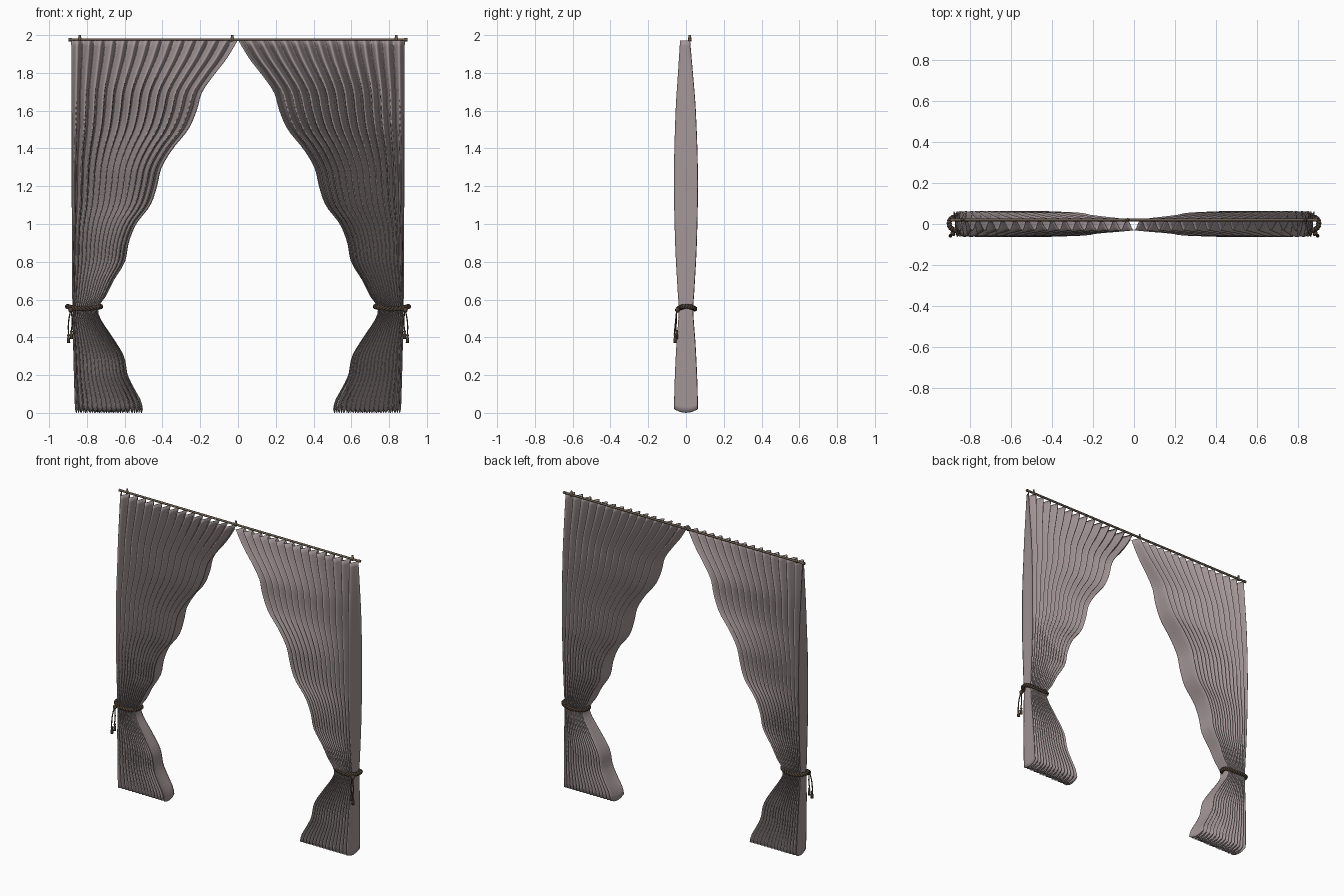
import bpy, bmesh, math
from mathutils import Vector

if "Cube" in bpy.data.objects:
    bpy.data.objects.remove(bpy.data.objects["Cube"], do_unlink=True)


def material(name, rgb):
    m = bpy.data.materials.new(name)
    m.use_nodes = True
    m.diffuse_color = (*rgb, 1)
    bsdf = next(n for n in m.node_tree.nodes if n.type == "BSDF_PRINCIPLED")
    bsdf.inputs["Base Color"].default_value = (*rgb, 1)
    bsdf.inputs["Roughness"].default_value = 0.8
    return m


CLOTH = material("mauve grey cloth", (0.37, 0.305, 0.31))
ROPE = material("dark brown rope", (0.075, 0.05, 0.035))
WOOD = material("brown rod", (0.14, 0.105, 0.075))


def smooth_lookup(table, z):
    """Catmull-Rom through (z, value) pairs listed from low to high."""
    z = min(max(z, table[0][0]), table[-1][0])
    i = next(k for k in range(len(table) - 1) if z <= table[k + 1][0])
    (z0, a), (z1, b) = table[i], table[i + 1]
    zp, p = table[max(i - 1, 0)]
    zn, n = table[min(i + 2, len(table) - 1)]
    h, t = z1 - z0, (z - z0) / (z1 - z0)
    ma, mb = (b - p) / (z1 - zp) * h, (n - a) / (zn - z0) * h
    return ((2*t**3 - 3*t*t + 1) * a + (t**3 - 2*t*t + t) * ma
            + (3*t*t - 2*t**3) * b + (t**3 - t*t) * mb)


def finish(name, bm, mat):
    mesh = bpy.data.meshes.new(name)
    bm.to_mesh(mesh)
    bm.free()
    mesh.materials.append(mat)
    ob = bpy.data.objects.new(name, mesh)
    bpy.context.collection.objects.link(ob)
    for f in mesh.polygons:
        f.use_smooth = True
    return ob


def tube(name, paths, radius, mat, cyclic=False):
    cu = bpy.data.curves.new(name, "CURVE")
    cu.dimensions = "3D"
    cu.bevel_depth = radius
    cu.bevel_resolution = 2
    cu.use_fill_caps = True
    for pts in paths:
        sp = cu.splines.new("POLY")
        sp.points.add(len(pts) - 1)
        for p, co in zip(sp.points, pts):
            p.co = (*co, 1)
        sp.use_cyclic_u = cyclic
        sp.use_smooth = True
    cu.materials.append(mat)
    ob = bpy.data.objects.new(name, cu)
    bpy.context.collection.objects.link(ob)
    return ob


def lathe(name, profile, centre, mat, sides=12):
    """Turned shape from (radius, height) pairs around a vertical axis."""
    bm = bmesh.new()
    rings = [[bm.verts.new(Vector(centre) + Vector((r * math.cos(a), r * math.sin(a), h)))
              for a in (math.tau * k / sides for k in range(sides))] for r, h in profile]
    for lo, hi in zip(rings, rings[1:]):
        for k in range(sides):
            j = (k + 1) % sides
            bm.faces.new((lo[k], lo[j], hi[j], hi[k]))
    bm.faces.new(rings[0][::-1])
    bm.faces.new(rings[-1])
    return finish(name, bm, mat)


# Draped outline: distance of the inner edge from the middle, by height
INNER = [(0, .505), (.05, .515), (.12, .55), (.2, .585), (.3, .605), (.4, .665), (.5, .73),
         (.555, .742), (.62, .70), (.7, .66), (.8, .60), (.9, .58), (1, .54), (1.1, .465),
         (1.2, .43), (1.3, .405), (1.4, .345), (1.5, .265), (1.6, .22), (1.7, .19),
         (1.8, .12), (1.87, .065), (1.97, .003)]
OUTER = [(0, .862), (.3, .87), (.6, .876), (1.97, .882)]
DEPTH = [(0, .062), (.15, .059), (.35, .05), (.5, .039), (.56, .037), (.65, .043),
         (.9, .056), (1.25, .062), (1.6, .052), (1.8, .038), (1.97, .025)]
PLEATS, STEPS, ROWS, TOP = 14.5, 12, 64, 1.972


def curtain(name, s):
    bm = bmesh.new()
    cols = int(PLEATS * STEPS)
    grid = []
    for r in range(ROWS + 1):
        z = TOP * r / ROWS
        inner, outer = smooth_lookup(INNER, z), smooth_lookup(OUTER, z)
        depth = smooth_lookup(DEPTH, z)
        shift = -0.005 * (z / TOP) ** 6
        row = []
        for c in range(cols + 1):
            u = c / cols
            wave = math.cos(math.tau * PLEATS * u)
            # folds lean sideways a little between the two edges
            lean = 0.12 * depth * wave * math.sin(math.pi * u)
            x = outer + (inner - outer) * u + lean
            lift = 0.02 * wave * wave * max(0, 1 - z / 0.2)
            row.append(bm.verts.new((s * x, shift + depth * wave, z + lift)))
        grid.append(row)
    for a, b in zip(grid, grid[1:]):
        for c in range(cols):
            quad = (a[c], a[c + 1], b[c + 1], b[c])
            bm.faces.new(quad if s < 0 else quad[::-1])
    ob = finish(name, bm, CLOTH)
    sol = ob.modifiers.new("cloth thickness", "SOLIDIFY")
    sol.thickness = 0.003
    sol.offset = 0


def tieback(side, s):
    # two cords twisted around each other in a flattened loop
    strands = []
    for phase in (0, math.pi):
        pts = []
        for k in range(144):
            a = math.tau * k / 144
            ca, sa = math.cos(a), math.sin(a)
            twist = 14 * a + phase
            out = 0.006 * math.cos(twist)
            y = math.copysign(abs(sa) ** 0.8, sa)
            pts.append((s * (.815 + (.088 + out) * ca), .003 + (.044 + out) * y,
                        .551 + .012 * ca * ca + .007 * math.sin(twist)))
        strands.append(pts)
    tube(side + "_tieback_rope", strands, 0.007, ROPE, True)

    # knot and two hanging cords with tassels
    knot = (s * .885, -.045, .545)
    lathe(side + "_tieback_knot", [(.004, -.014), (.012, -.006), (.012, .006), (.004, .014)],
          knot, ROPE)
    cords = []
    for i, (x, y, z) in enumerate(((.897, -.058, .415), (.882, -.05, .435))):
        end = Vector((s * x, y, z))
        cords.append([Vector(knot).lerp(end, t / 8)
                      + Vector((s * (.006 - .012 * i) * math.sin(math.pi * t / 8), -.004, 0))
                      for t in range(9)])
        lathe(f"{side}_tassel_{i + 1}",
              [(.009, -.045), (.008, -.02), (.005, -.012), (.008, -.004), (.003, .004)],
              end, ROPE, 10)
    tube(side + "_tassel_cords", cords, 0.0035, ROPE)


for side, s in (("left", 1), ("right", -1)):
    curtain(side + "_curtain", s)
    tieback(side, s)

# Rod with end caps and three hanging brackets
ROD_Y, ROD_Z = 0.02, 1.976
tube("curtain_rod", [[(-.885, ROD_Y, ROD_Z), (.885, ROD_Y, ROD_Z)]], 0.007, WOOD)
for side, s in (("left", 1), ("right", -1)):
    tube(side + "_rod_cap", [[(s * .88, ROD_Y, ROD_Z), (s * .897, ROD_Y, ROD_Z)]], 0.009, WOOD)
for name, x in (("right", -.838), ("middle", -.03), ("left", .838)):
    lathe(name + "_rod_bracket", [(.009, -.009), (.009, .01), (.006, .012), (.006, .024)],
          (x, ROD_Y, ROD_Z), WOOD)
